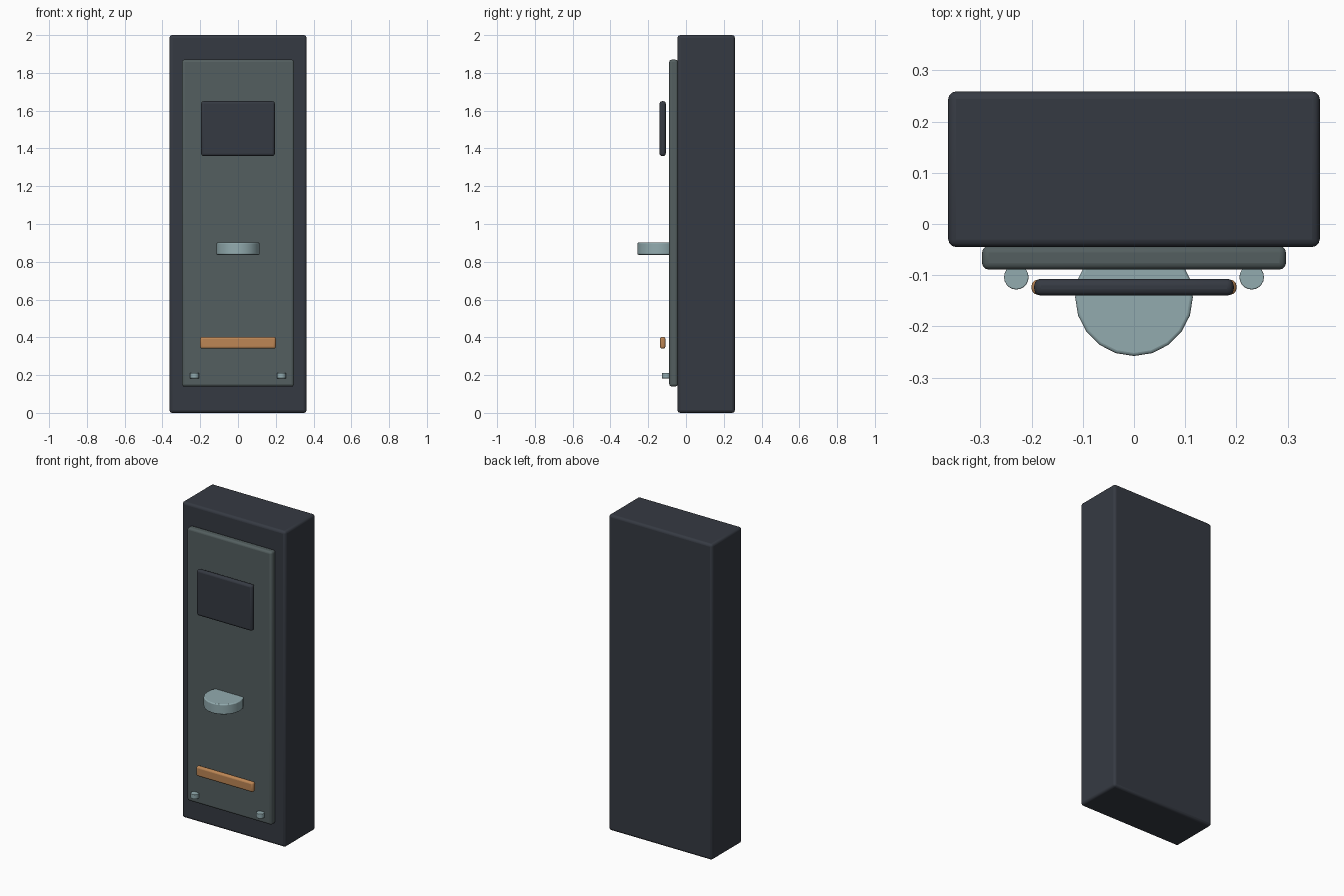
import bpy, math

if "Cube" in bpy.data.objects:
    bpy.data.objects.remove(bpy.data.objects["Cube"])


def material(name, rgb):
    m = bpy.data.materials.new(name)
    m.diffuse_color = (*rgb, 1)
    m.use_nodes = True
    m.node_tree.nodes["Principled BSDF"].inputs["Base Color"].default_value = m.diffuse_color
    return m


charcoal = material("charcoal", (0.036, 0.042, 0.055))
grey_green = material("grey green", (0.088, 0.114, 0.116))
pale_teal = material("pale teal", (0.29, 0.41, 0.43))
copper = material("copper", (0.51, 0.24, 0.09))


def finish(name, mat, bevel):
    ob = bpy.context.object
    ob.name = name
    ob.data.materials.append(mat)
    bpy.ops.object.transform_apply(location=False, rotation=True, scale=True)
    mod = ob.modifiers.new("rounded edges", 'BEVEL')
    mod.width = bevel
    mod.segments = 3
    mod.limit_method = 'ANGLE'
    mod.angle_limit = math.radians(40)
    bpy.ops.object.shade_smooth_by_angle(angle=math.radians(30))
    return ob


def box(name, x, y0, y1, z0, z1, mat, bevel):
    bpy.ops.mesh.primitive_cube_add(size=1, location=(0, (y0 + y1) / 2, (z0 + z1) / 2))
    bpy.context.object.scale = (2 * x, y1 - y0, z1 - z0)
    return finish(name, mat, bevel)


def disc(name, x, y, r, z0, z1, mat, bevel):
    bpy.ops.mesh.primitive_cylinder_add(vertices=20, radius=r, depth=z1 - z0,
                                        location=(x, y, (z0 + z1) / 2))
    return finish(name, mat, bevel)


# cabinet and raised front panel
box("cabinet", 0.363, -0.045, 0.259, 0, 2, charcoal, 0.015)
box("front_panel", 0.297, -0.089, -0.043, 0.14, 1.87, grey_green, 0.013)

# screen and slot standing off the panel
box("screen", 0.195, -0.14, -0.107, 1.36, 1.65, charcoal, 0.013)
box("slot", 0.2, -0.138, -0.109, 0.34, 0.402, copper, 0.011)

# round shelf half sunk in the panel
disc("shelf", 0, -0.143, 0.115, 0.837, 0.902, pale_teal, 0.006)

# small pegs at the bottom corners
for side, x in (("left", -0.23), ("right", 0.23)):
    disc(side + "_peg", x, -0.104, 0.024, 0.183, 0.212, pale_teal, 0.002)
